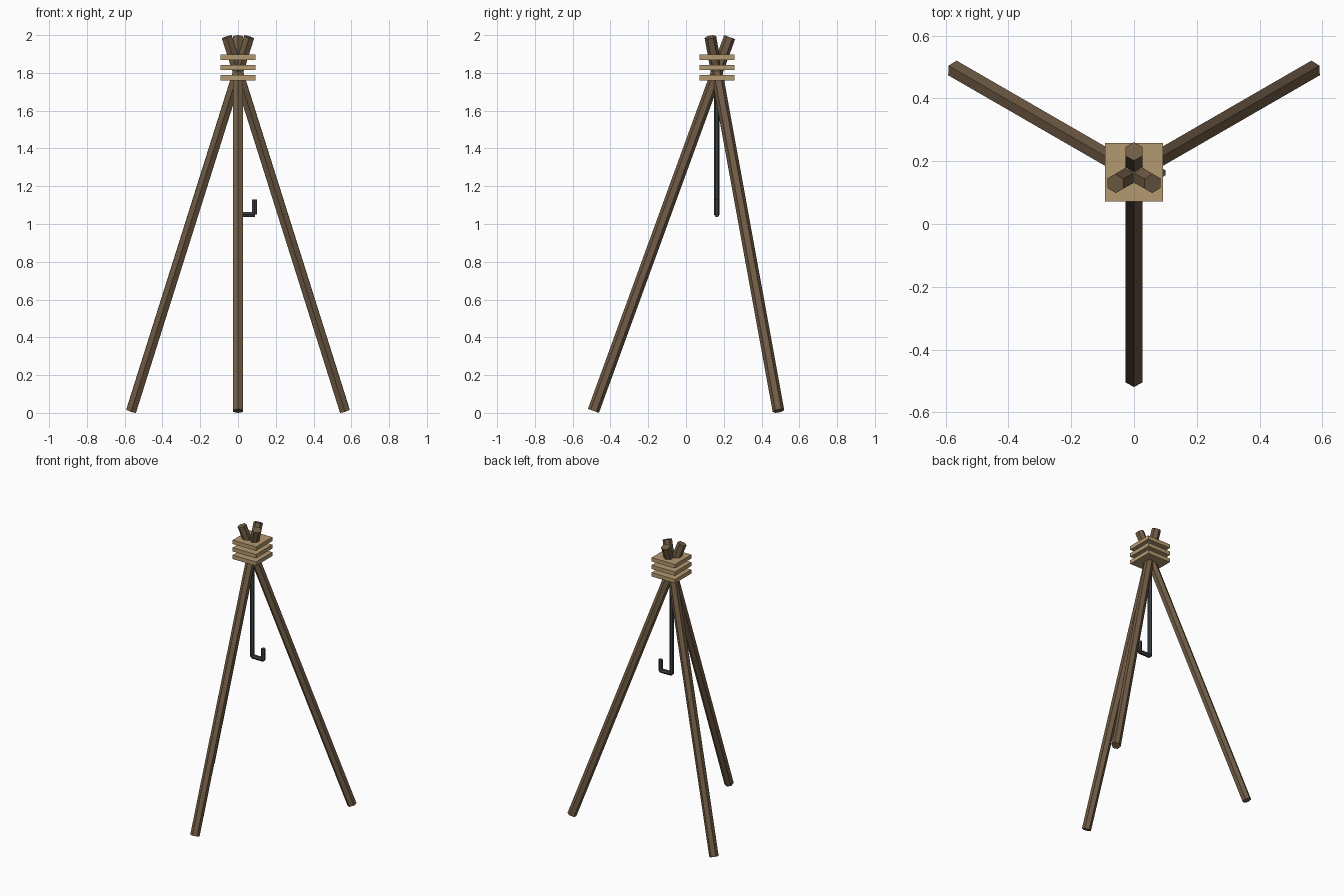
import bpy, bmesh, math
from mathutils import Matrix, Vector

if "Cube" in bpy.data.objects:
    bpy.data.objects.remove(bpy.data.objects["Cube"])

CY = 0.163                      # y of the point where the legs cross


def material(name, rgb):
    m = bpy.data.materials.new(name)
    m.diffuse_color = (*rgb, 1)
    m.use_nodes = True
    m.node_tree.nodes["Principled BSDF"].inputs["Base Color"].default_value = m.diffuse_color
    return m


wood = material("dark_wood", (0.165, 0.108, 0.06))
rope = material("rope", (0.45, 0.32, 0.16))
iron = material("iron", (0.042, 0.05, 0.055))


def finish(name, bm, mat):
    me = bpy.data.meshes.new(name)
    bm.to_mesh(me)
    bm.free()
    me.materials.append(mat)
    ob = bpy.data.objects.new(name, me)
    bpy.context.collection.objects.link(ob)
    return ob


def hex_bar(bm, radius, length, matrix):
    bmesh.ops.create_cone(bm, cap_ends=True, segments=6, radius1=radius,
                          radius2=radius, depth=length, matrix=matrix)


# Three leaning poles, repeated around the crossing point
low, high = Vector((0, -0.653, 0.0105)), Vector((0, 0.068, 1.9895))
axis = high - low
tilt = math.atan2(axis.y, axis.z)
for i, name in enumerate(("front_leg", "back_right_leg", "back_left_leg")):
    bm = bmesh.new()
    hex_bar(bm, 0.031, axis.length,
            Matrix.Translation((0, CY, 0)) @ Matrix.Rotation(i * math.tau / 3, 4, 'Z')
            @ Matrix.Translation((low + high) / 2) @ Matrix.Rotation(-tilt, 4, 'X'))
    finish(name, bm, wood)

# Square lashing bands
for i in range(3):
    bm = bmesh.new()
    bmesh.ops.create_cube(bm, size=1, matrix=Matrix.Translation((0, CY + 0.002, 1.775 + i * 0.054))
                          @ Matrix.Diagonal((0.186, 0.186, 0.028, 1)))
    finish(f"lashing_{i + 1}", bm, rope)

# Hanging hook: long rod, short foot and upturned tip
for name, length, centre, turn in (
        ("hook_rod", 0.75, (0, CY, 1.425), 0),
        ("hook_foot", 0.09, (0.045, CY, 1.051), math.pi / 2),
        ("hook_tip", 0.08, (0.088, CY, 1.09), 0)):
    bm = bmesh.new()
    hex_bar(bm, 0.015, length, Matrix.Translation(centre) @ Matrix.Rotation(turn, 4, 'Y'))
    finish(name, bm, iron)
